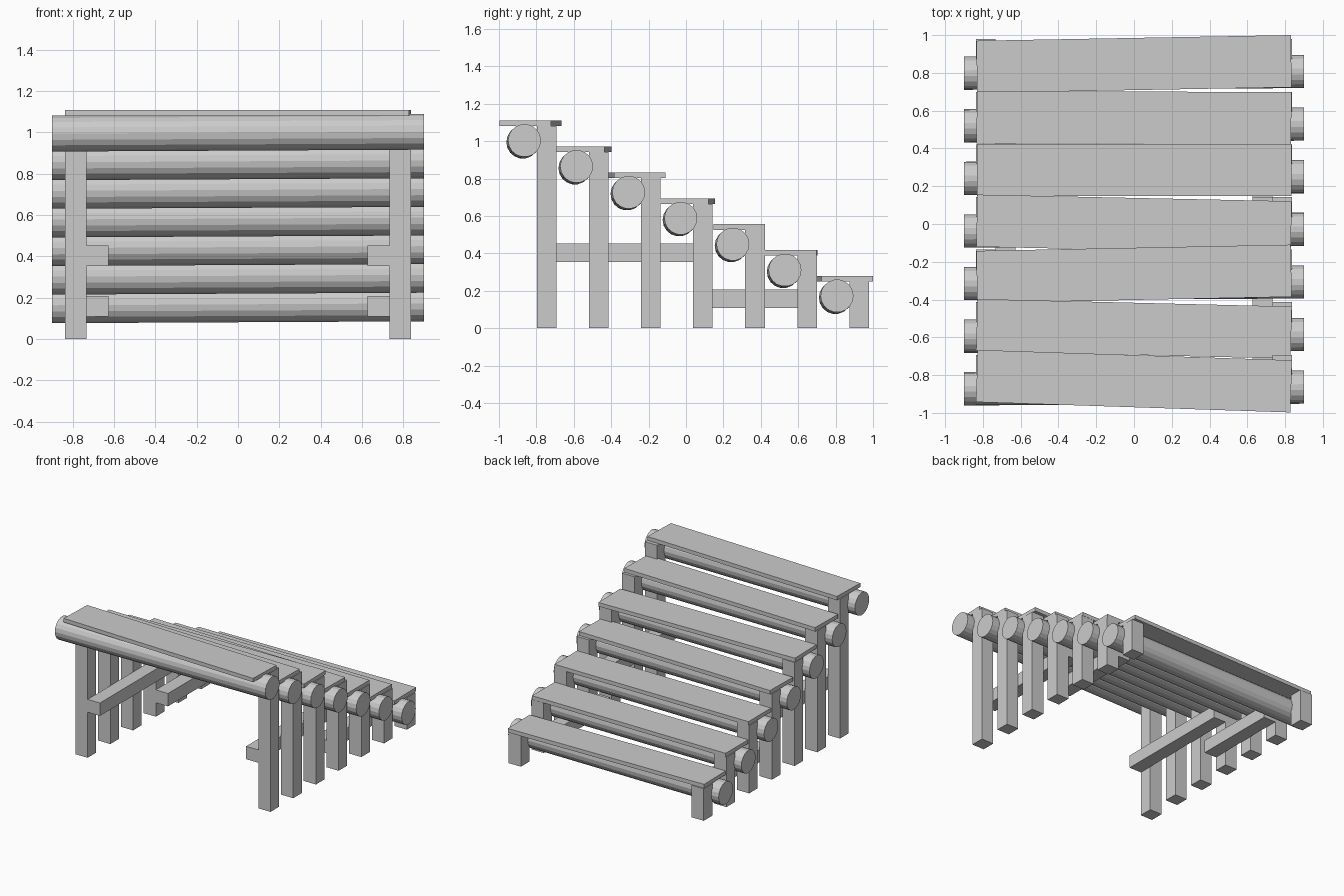
import bpy, math
from mathutils import Matrix, Euler

cube = bpy.data.objects.get("Cube")
if cube:
    bpy.data.objects.remove(cube)

grey = bpy.data.materials.new("plain_grey")
grey.use_nodes = True
color = (0.6, 0.6, 0.6, 1)
grey.diffuse_color = color
grey.node_tree.nodes["Principled BSDF"].inputs["Base Color"].default_value = color


def finish(name, rotation=(0, 0, 0)):
    ob = bpy.context.object
    ob.name = name
    ob.rotation_euler = rotation
    ob.data.materials.append(grey)
    return ob


def box(name, center, size, turn=0):
    bpy.ops.mesh.primitive_cube_add(size=1, location=center)
    ob = finish(name, (0, 0, turn))
    ob.scale = size
    return ob


def log(name, center, radius, length):
    bpy.ops.mesh.primitive_cylinder_add(vertices=18, radius=radius, depth=length, location=center)
    # lies along x, very slightly off level
    lean = Euler((0, -0.005, 0.005)).to_matrix() @ Matrix.Rotation(math.pi / 2, 3, 'Y')
    return finish(name, lean.to_euler())


STEPS = 7
RUN, RISE = 0.2785, 0.1385
PLANK_T = 0.03
# each tread is laid a little crooked: middle y, sideways drift over its length
treads = [(-0.832, -0.055), (-0.555, -0.04), (-0.264, 0.033), (0.0, -0.035),
          (0.285, 0.0), (0.563, -0.005), (0.847, 0.03)]

for i, (y, drift) in enumerate(treads):
    top = 1.11 - RISE * i
    # tread
    box(f"tread_{i + 1}", (0, y, top - PLANK_T / 2), (1.665, 0.276, PLANK_T), math.atan2(drift, 1.665))
    # round log under the tread
    log(f"log_{i + 1}", (0, -0.868 + RUN * i, top - 0.111), 0.088, 1.8)
    # pair of posts
    height = top - PLANK_T
    for side, x in (("left", 0.785), ("right", -0.785)):
        box(f"{side}_post_{i + 1}", (x, -0.745 + RUN * i, height / 2), (0.105, 0.105, height))

# braces on the inner faces of the posts
for side, x in (("left", 0.68), ("right", -0.68)):
    box(f"{side}_upper_brace", (x, -0.327, 0.403), (0.105, 0.94, 0.1))
    box(f"{side}_lower_brace", (x, 0.368, 0.158), (0.105, 0.66, 0.1))
